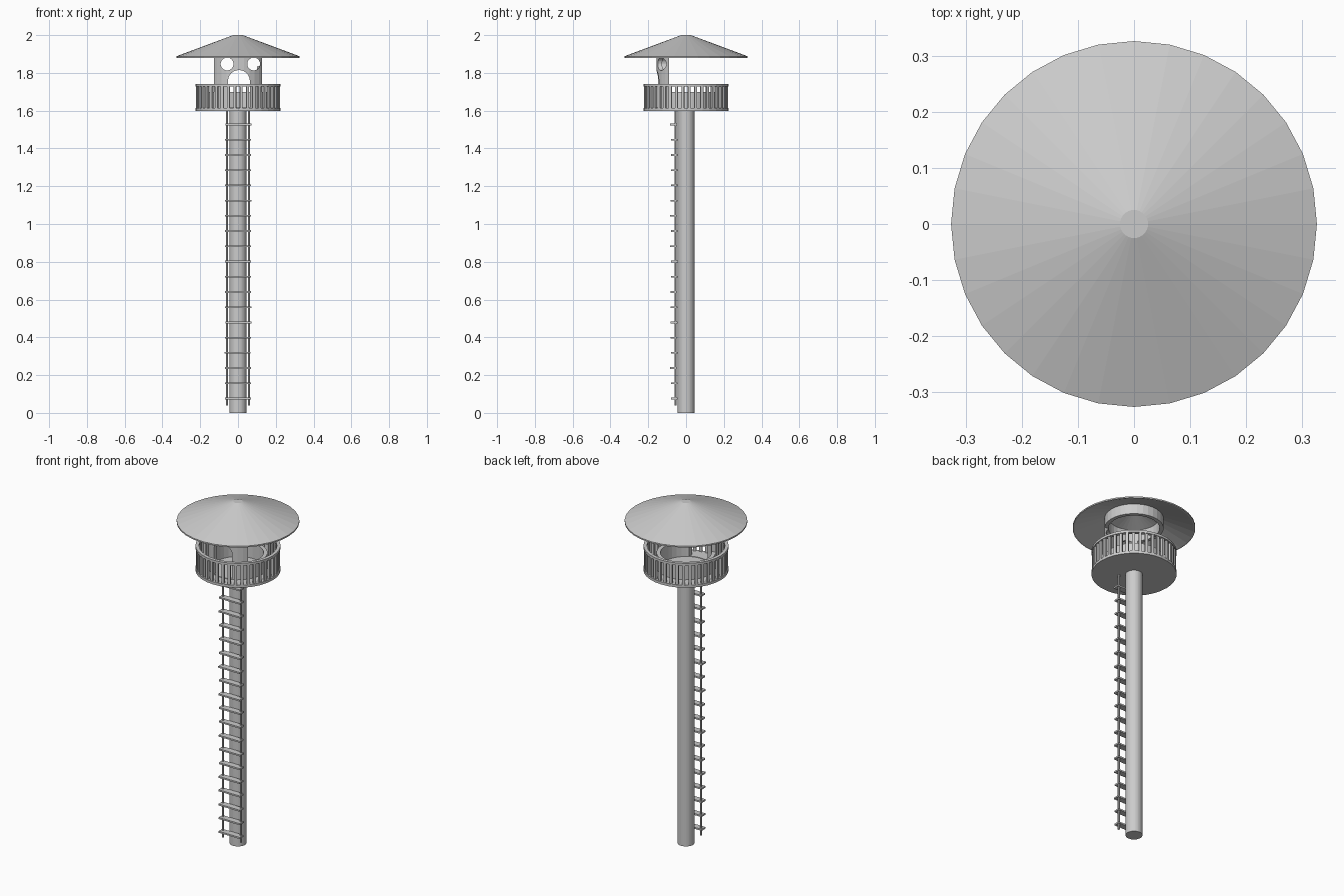
import bpy, bmesh, math, random
from mathutils import Matrix

if "Cube" in bpy.data.objects:
    bpy.data.objects.remove(bpy.data.objects["Cube"])
random.seed(3)


def make(name, bm):
    bmesh.ops.recalc_face_normals(bm, faces=bm.faces[:])
    me = bpy.data.meshes.new(name)
    bm.to_mesh(me)
    bm.free()
    ob = bpy.data.objects.new(name, me)
    bpy.context.collection.objects.link(ob)
    return ob


def lathe(name, prof, n=32):
    """Revolve a closed (r, z) section; points with r = 0 become poles."""
    bm = bmesh.new()
    rings = []
    for r, z in prof:
        if r == 0:
            rings.append([bm.verts.new((0, 0, z))] * n)
        else:
            rings.append([bm.verts.new((r * math.cos(2 * math.pi * i / n),
                                        r * math.sin(2 * math.pi * i / n), z)) for i in range(n)])
    for k in range(len(rings)):
        a, b = rings[k], rings[(k + 1) % len(rings)]
        for i in range(n):
            j = (i + 1) % n
            vs = list(dict.fromkeys((a[i], a[j], b[j], b[i])))
            if len(vs) > 2:
                bm.faces.new(vs)
    return make(name, bm)


def add_box(bm, c, s, rot=0.0):
    m = (Matrix.Rotation(rot, 4, 'Z') @ Matrix.Translation(c)
         @ Matrix.Diagonal((s[0], s[1], s[2], 1)))
    bmesh.ops.create_cube(bm, size=1, matrix=m)


def add_cyl(bm, c, r, length, axis='Z', n=24):
    rot = Matrix.Identity(4) if axis == 'Z' else Matrix.Rotation(math.pi / 2, 4, 'X')
    bmesh.ops.create_cone(bm, cap_ends=True, segments=n, radius1=r, radius2=r,
                          depth=length, matrix=Matrix.Translation(c) @ rot)


def cut(ob, cutter):
    mod = ob.modifiers.new("cut", 'BOOLEAN')
    mod.operation = 'DIFFERENCE'
    mod.solver = 'EXACT'
    mod.object = cutter
    bpy.context.view_layer.objects.active = ob
    bpy.ops.object.modifier_apply(modifier=mod.name)
    bpy.data.objects.remove(cutter)


# Pole
lathe("pole", [(0, 0), (0.045, 0), (0.045, 1.602), (0, 1.602)])

# Platform and railing
lathe("platform", [(0, 1.598), (0.226, 1.598), (0.226, 1.613), (0, 1.613)])
lathe("top_rail", [(0.207, 1.727), (0.226, 1.727), (0.226, 1.741), (0.207, 1.741)])
bm = bmesh.new()
for i in range(40):
    add_box(bm, (0.216, 0, 1.67), (0.012, 0.015, 0.118), 2 * math.pi * (i + 0.5) / 40)
make("balusters", bm)

# Hollow conical roof
lathe("roof", [(0, 2.0), (0.025, 2.0), (0.326, 1.888), (0.326, 1.88), (0.318, 1.88),
               (0.025, 1.988), (0, 1.988)])

# Cabin: tube up to the roof, open at the back above a low wall
cabin = lathe("cabin", [(0.136, 1.61), (0.157, 1.61), (0.157, 1.941), (0.136, 1.949)])
bm = bmesh.new()
add_box(bm, (0, 0.11, 1.79), (0.6, 0.4, 0.18))
cut(cabin, make("back_cutter", bm))
for x in (-0.058, 0.083):
    bm = bmesh.new()
    add_cyl(bm, (x, -0.15, 1.847), 0.034, 0.12, 'Y')
    cut(cabin, make("window_cutter", bm))

# Arched doorway
bm = bmesh.new()
pts = [(0.063, 1.616)] + [(0.005 + 0.058 * math.cos(math.pi * i / 12),
                           1.757 + 0.058 * math.sin(math.pi * i / 12)) for i in range(13)] + [(-0.053, 1.616)]
face = bm.faces.new([bm.verts.new((x, -0.22, z)) for x, z in pts])
ext = bmesh.ops.extrude_face_region(bm, geom=[face])
bmesh.ops.translate(bm, vec=(0, 0.16, 0), verts=[v for v in ext['geom'] if isinstance(v, bmesh.types.BMVert)])
cut(cabin, make("door_cutter", bm))

# Ladder
bm = bmesh.new()
for x in (-0.058, 0.058):
    add_cyl(bm, (x, -0.056, 0.82), 0.006, 1.56, n=8)
make("ladder_rails", bm)
bm = bmesh.new()
for i in range(19):
    add_box(bm, (random.uniform(-0.002, 0.002), -0.063 + random.uniform(-0.003, 0.003),
                 0.076 + i * 0.0806), (0.138, 0.036, 0.009))
make("ladder_rungs", bm)
